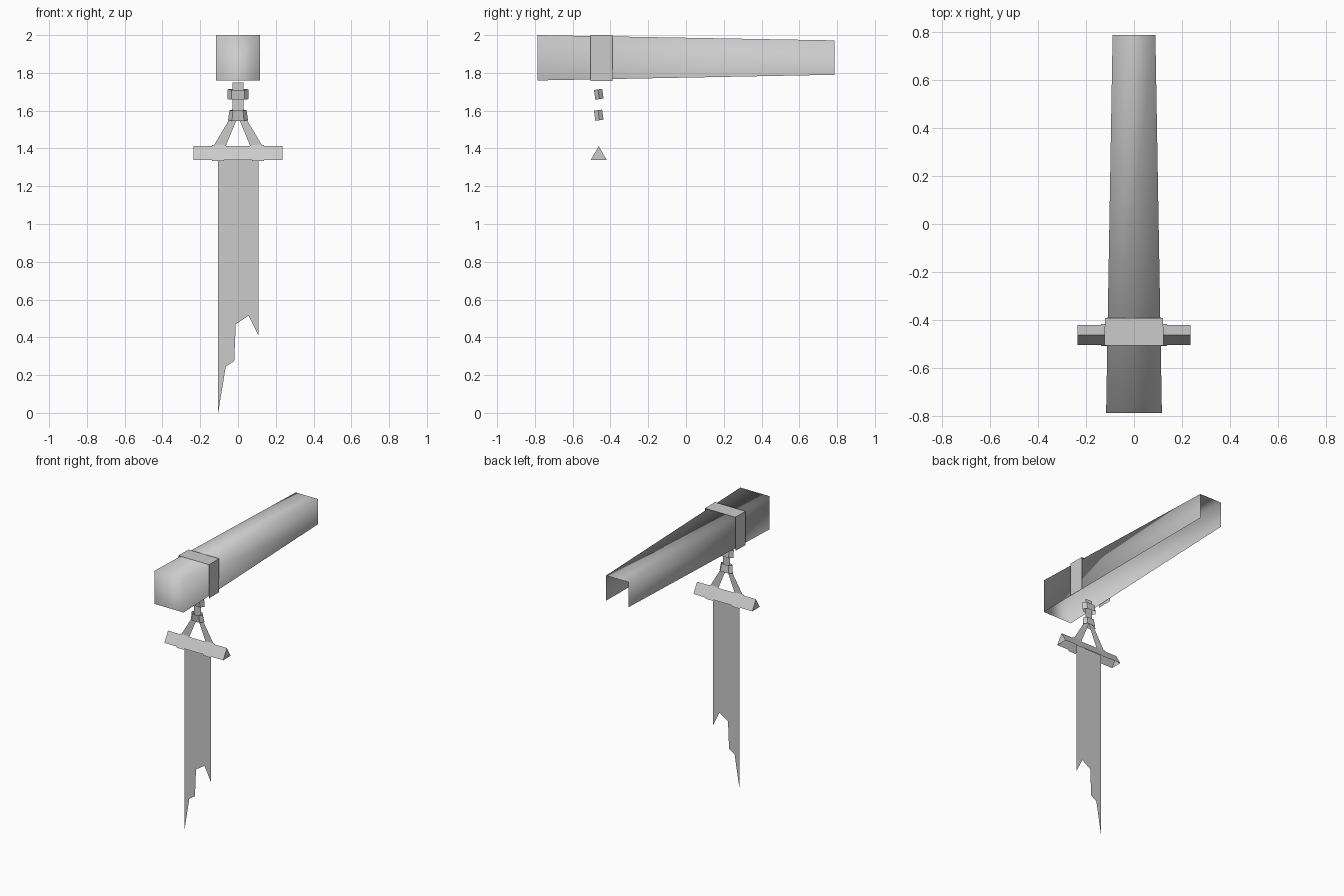
import bpy
import math
from mathutils import Matrix, Vector

cube = bpy.data.objects.get("Cube")
if cube:
    bpy.data.objects.remove(cube, do_unlink=True)

grey = bpy.data.materials.new("plain_grey")
grey.use_nodes = True
colour = (0.6, 0.6, 0.6, 1)
grey.diffuse_color = colour
grey.node_tree.nodes["Principled BSDF"].inputs["Base Color"].default_value = colour

HANG_Y = -0.462  # plane in which the banner assembly hangs


def make(name, verts, faces, smooth=False):
    mesh = bpy.data.meshes.new(name)
    mesh.from_pydata(verts, [], faces)
    mesh.materials.append(grey)
    for poly in mesh.polygons:
        poly.use_smooth = smooth
    obj = bpy.data.objects.new(name, mesh)
    bpy.context.collection.objects.link(obj)
    return obj


def sheet(name, outline):
    """Flat front-facing sheet from an x, z outline."""
    return make(name, [(x, HANG_Y, z) for x, z in outline], [range(len(outline))])


def channel(name, sections, front=False, smooth=False):
    """Open-bottomed channel through sections of (y, half width, bottom, top)."""
    verts, faces = [], []
    for y, w, low, high in sections:
        verts += [(-w, y, low), (-w, y, high), (w, y, high), (w, y, low)]
    for s in range(len(sections) - 1):
        for k in range(3):
            a = 4 * s + k
            faces.append((a, a + 4, a + 5, a + 1))
    if front:
        faces.append((0, 1, 2, 3))
    obj = make(name, verts, faces, smooth)
    # Turn the normals outward
    centre = Vector((0, 0, (sections[0][2] + sections[0][3]) / 2))
    for poly in obj.data.polygons:
        if poly.normal.dot(poly.center - centre) < 0:
            poly.flip()
    return obj


def tent(name, x0, x1, half, low, high, capped):
    """Triangular bar along x, open underneath."""
    verts = [(x, HANG_Y + y, z) for x in (x0, x1)
             for y, z in ((-half, low), (0, high), (half, low))]
    faces = [(0, 3, 4, 1), (1, 4, 5, 2)]
    if capped:
        faces += [(0, 1, 2), (3, 5, 4)]
    return make(name, verts, faces)


def collar(name, z, bottom_w, top_w, height):
    """Six-sided open sleeve, leaning slightly forward."""
    verts, faces = [], []
    for w, h in ((bottom_w, -height / 2), (top_w, height / 2)):
        for x, y in ((-.6, -1), (.6, -1), (1, 0), (.6, 1), (-.6, 1), (-1, 0)):
            verts.append((x * w, y * 0.022, h))
    for k in range(6):
        n = (k + 1) % 6
        faces.append((k, n, n + 6, k + 6))
    obj = make(name, verts, faces)
    obj.data.transform(Matrix.Translation((0, HANG_Y, z))
                       @ Matrix.Rotation(math.radians(8), 4, 'X'))
    return obj


# Tapered beam and the strap around it
channel("beam", [(-0.785, 0.116, 1.76, 2.0), (0.785, 0.089, 1.79, 1.972)],
        front=True, smooth=True)
channel("beam_strap", [(-0.505, 0.123, 1.757, 2.0), (-0.39, 0.121, 1.757, 2.0)])

# Hanging rod with its collars
sheet("hanging_rod", [(-0.028, 1.57), (0.028, 1.57), (0.028, 1.75), (-0.028, 1.75)])
collar("upper_collar", 1.687, 0.056, 0.056, 0.052)
collar("lower_collar", 1.576, 0.053, 0.045, 0.054)

# Crossbar, with a rope and a ring on each side
tent("crossbar", -0.235, 0.235, 0.042, 1.34, 1.412, True)
for side, s in (("left", 1), ("right", -1)):
    rope = [(0.137, 1.4), (0.036, 1.57), (0.0, 1.57), (0.07, 1.4)]
    sheet(side + "_rope", [(s * x, z) for x, z in rope][::-s])
    tent(side + "_ring", s * 0.106 - 0.031, s * 0.106 + 0.031, 0.046, 1.334, 1.417, False)

# Torn banner
sheet("banner", [(-0.105, 1.37), (-0.105, 0.0), (-0.065, 0.245), (-0.02, 0.275),
                 (-0.012, 0.47), (0.056, 0.515), (0.108, 0.41), (0.108, 1.37)])
